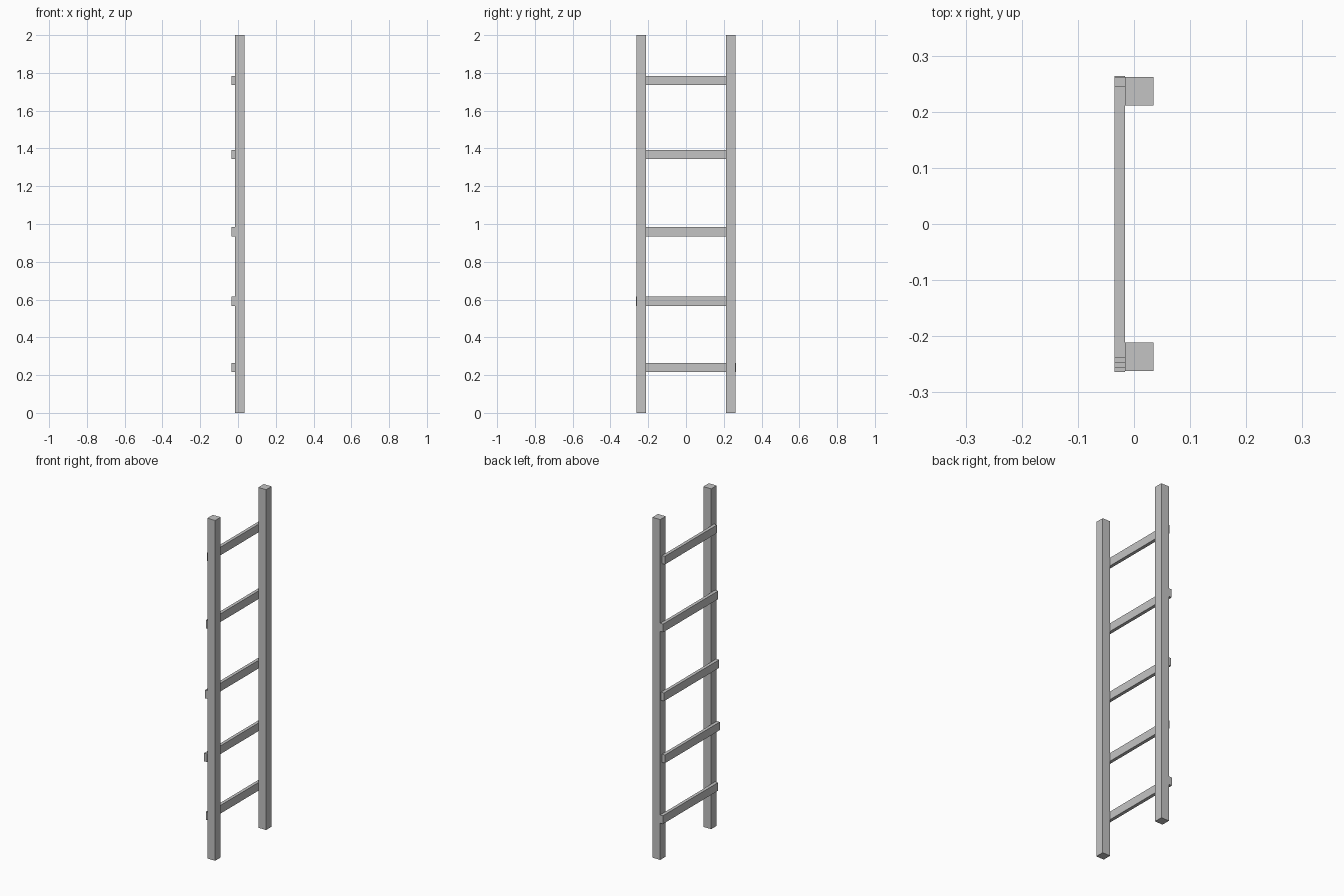
import bpy
import bmesh
from mathutils import Vector

cube = bpy.data.objects.get("Cube")
if cube:
    bpy.data.objects.remove(cube, do_unlink=True)

grey = bpy.data.materials.new("plain grey")
grey.use_nodes = True
grey.diffuse_color = (0.55, 0.55, 0.55, 1)
grey.node_tree.nodes["Principled BSDF"].inputs["Base Color"].default_value = grey.diffuse_color


def box(name, low, high):
    """Make a flat-sided box between two opposite corners."""
    low, high = Vector(low), Vector(high)
    bm = bmesh.new()
    bmesh.ops.create_cube(bm, size=1)
    bmesh.ops.scale(bm, vec=high - low, verts=bm.verts)
    mesh = bpy.data.meshes.new(name)
    bm.to_mesh(mesh)
    bm.free()
    mesh.materials.append(grey)
    obj = bpy.data.objects.new(name, mesh)
    obj.location = (low + high) / 2
    bpy.context.collection.objects.link(obj)


BACK, JOINT, FACE = -0.035, -0.016, 0.035
OUTER, INNER = 0.262, 0.211
RUNG_HEIGHT = 0.048

# Two upright rails
box("front_rail", (JOINT, -OUTER, 0), (FACE, -INNER, 2))
box("rear_rail", (JOINT, INNER, 0), (FACE, OUTER, 2))

# Rungs nailed on one side, each cut a little unevenly: bottom, two ends
rungs = [
    (0.217, -0.248, 0.264),
    (0.567, -0.264, 0.245),
    (0.935, -0.257, 0.255),
    (1.343, -0.248, 0.262),
    (1.735, -0.238, 0.246),
]
for i, (z, start, end) in enumerate(rungs, 1):
    box(f"rung_{i}", (BACK, start, z), (JOINT, end, z + RUNG_HEIGHT))
